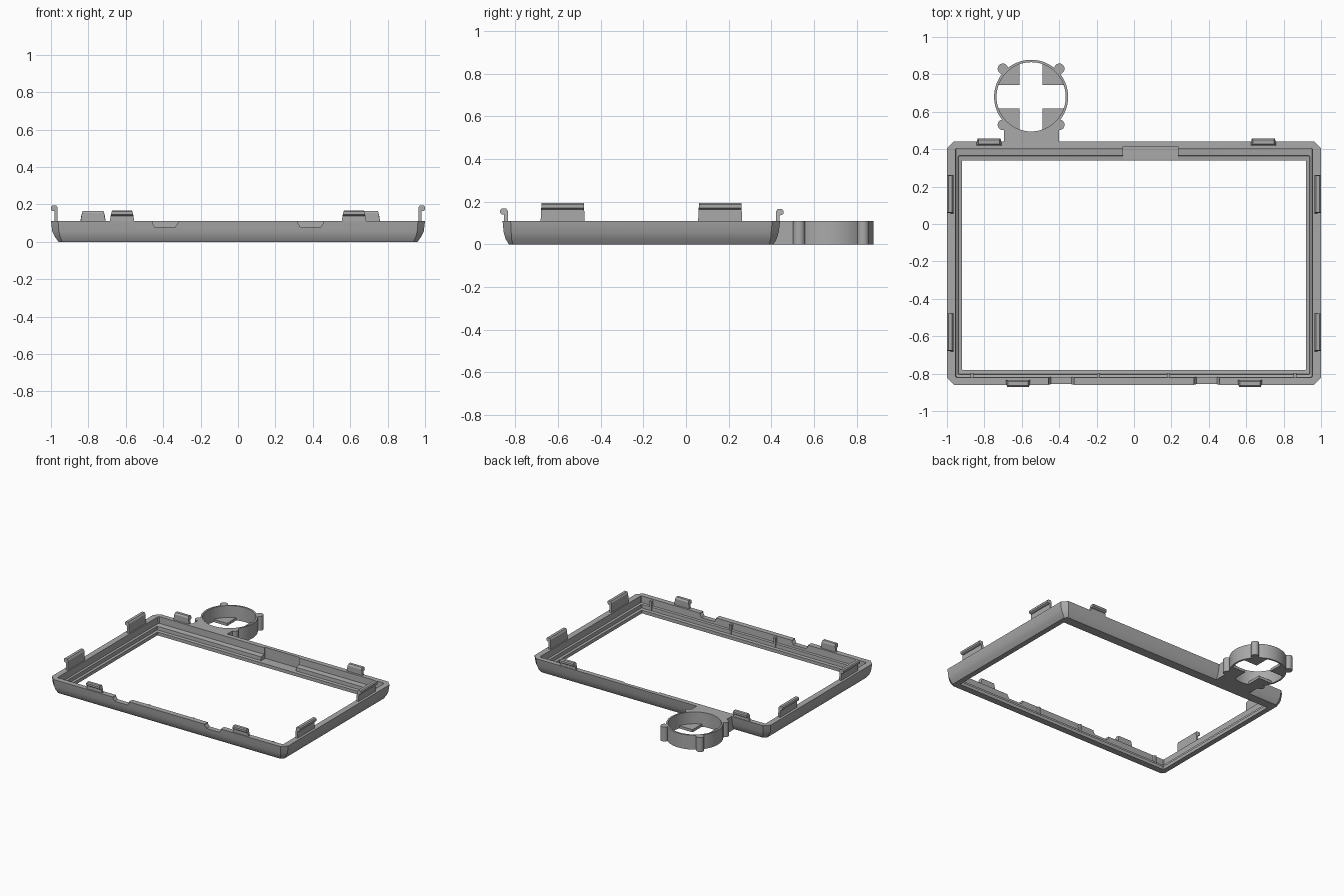
import bpy, bmesh, math
from mathutils import Matrix, Vector

if "Cube" in bpy.data.objects:
    bpy.data.objects.remove(bpy.data.objects["Cube"], do_unlink=True)

grey = bpy.data.materials.new("plain grey")
grey.use_nodes = True
grey.diffuse_color = (0.4, 0.4, 0.4, 1)
grey.node_tree.nodes["Principled BSDF"].inputs["Base Color"].default_value = (0.4, 0.4, 0.4, 1)

TOP = 0.11
MID_Y = -0.21      # centre of the frame


def finish(name, bm, smooth=None):
    bmesh.ops.recalc_face_normals(bm, faces=bm.faces)
    mesh = bpy.data.meshes.new(name)
    bm.to_mesh(mesh)
    bm.free()
    obj = bpy.data.objects.new(name, mesh)
    bpy.context.collection.objects.link(obj)
    mesh.materials.append(grey)
    if smooth:
        bpy.ops.object.select_all(action='DESELECT')
        obj.select_set(True)
        bpy.context.view_layer.objects.active = obj
        bpy.ops.object.shade_smooth_by_angle(angle=math.radians(smooth))
    return obj


def loft(name, rings, caps=True, loop=False, smooth=None):
    """Skin between rings of points, capped or joined end to end."""
    bm = bmesh.new()
    rows = [[bm.verts.new(p) for p in ring] for ring in rings]
    n = len(rows[0])
    pairs = list(zip(rows, rows[1:])) + ([(rows[-1], rows[0])] if loop else [])
    for a, b in pairs:
        for i in range(n):
            j = (i + 1) % n
            bm.faces.new((a[i], a[j], b[j], b[i]))
    if caps and not loop:
        bm.faces.new(rows[0])
        bm.faces.new(rows[-1])
    return finish(name, bm, smooth)


def prism(name, pts, z0, z1, smooth=None):
    return loft(name, [[(x, y, z) for x, y in pts] for z in (z0, z1)], smooth=smooth)


def box(name, x0, x1, y0, y1, z0, z1):
    return prism(name, [(x0, y0), (x1, y0), (x1, y1), (x0, y1)], z0, z1)


def octagon(hx, y0, y1, c, z):
    return [(-hx + c, y0, z), (hx - c, y0, z), (hx, y0 + c, z), (hx, y1 - c, z),
            (hx - c, y1, z), (-hx + c, y1, z), (-hx, y1 - c, z), (-hx, y0 + c, z)]


def circle(cx, cy, r, n):
    return [(cx + r * math.cos(2 * math.pi * i / n),
             cy + r * math.sin(2 * math.pi * i / n)) for i in range(n)]


# Frame: outer wall, rim, inner wall, step and ledge
frame = loft("frame", [
    octagon(0.96, -0.83, 0.41, 0.02, 0),
    octagon(0.978, -0.846, 0.425, 0.028, 0.025),
    octagon(0.993, -0.854, 0.434, 0.035, 0.055),
    octagon(1.0, -0.86, 0.442, 0.038, TOP),
    octagon(0.955, -0.82, 0.405, 0.006, TOP),
    octagon(0.953, -0.817, 0.403, 0.006, 0.06),
    octagon(0.94, -0.805, 0.365, 0.004, 0.055),
    octagon(0.938, -0.803, 0.363, 0.004, 0.028),
    octagon(0.92, -0.78, 0.34, 0.003, 0.025),
    octagon(0.92, -0.78, 0.34, 0.003, 0),
], loop=True, smooth=22)

# Cutters: two front rim notches and the recess in the back wall
cutters = [box("back_recess_cutter", -0.06, 0.235, 0.33, 0.414, 0.026, 0.2)]
for x in (-0.39, 0.388):
    cutters.append(loft("rim_notch_cutter", [
        [(x - w, -0.9, z), (x + w, -0.9, z), (x + w, -0.81, z), (x - w, -0.81, z)]
        for w, z in ((0.055, 0.08), (0.068, 0.1), (0.068, 0.15))]))
for cutter in cutters:
    cutter.hide_render = True
    cutter.hide_viewport = True
    cutter.display_type = 'WIRE'
    mod = frame.modifiers.new("cut", 'BOOLEAN')
    mod.operation = 'DIFFERENCE'
    mod.solver = 'EXACT'
    mod.object = cutter

# Small ribs inside the front wall
for x in (-0.865, -0.19, 0.185, 0.86):
    box("inner_rib", x - 0.008, x + 0.008, -0.83, -0.797, 0.03, 0.1)


def clip(name, x, y, angle, half, taper, top, shift):
    """Snap clip with an outward hook; its length runs along the wall."""
    h = top
    profile = [(-0.025, 0.09), (-0.025, h - 0.012), (-0.017, h), (0.004, h),
               (0.011, h - 0.007), (0.011, h - 0.022), (0.003, h - 0.028),
               (-0.008, h - 0.03), (-0.008, 0.09)]
    turn = Matrix.Translation((x, y, 0)) @ Matrix.Rotation(angle, 4, 'Z')
    rings = []
    for side in (-1, 1):
        rings.append([turn @ Vector((o + shift,
                                     side * (half - taper * max(0, z - TOP)), z))
                      for o, z in profile])
    loft(name, rings)


# Clips on the sides, front and back
for sx in (-1, 1):
    for y in (0.16, -0.578):
        clip("side_clip", sx, y, 0 if sx > 0 else math.pi, 0.104, 0.06, 0.193, -0.011)
    clip("front_clip", sx * 0.62, -0.86, -math.pi / 2, 0.068, 0.25, 0.168, 0)
for x in (-0.775, 0.692):
    clip("back_clip", x, 0.442, math.pi / 2, 0.07, 0.25, 0.165, 0.004)

# Round holder behind the frame
CX, CY, R = -0.55, 0.68, 0.198
outer, inner = circle(CX, CY, R, 64), circle(CX, CY, R - 0.013, 64)
loft("holder_ring", [[(x, y, z) for x, y in pts] for pts, z in
                     ((outer, 0), (outer, TOP), (inner, TOP), (inner, 0))],
     loop=True, smooth=30)

# Holder floor: four quarter plates leaving a cross-shaped opening
for sx in (-1, 1):
    for sy in (-1, 1):
        gap, r = 0.062, R - 0.006
        a0 = math.asin(gap / r)
        a1 = math.pi / 2 - a0
        pts = [(gap, gap)] + [(r * math.cos(a0 + (a1 - a0) * i / 12),
                               r * math.sin(a0 + (a1 - a0) * i / 12)) for i in range(13)]
        prism("holder_floor", [(CX + sx * x, CY + sy * y) for x, y in pts], 0, 0.02)
        # Round post on the ring beside each plate
        prism("holder_post", circle(CX + sx * 0.151, CY + sy * 0.15, 0.028, 24),
              0, TOP, smooth=30)

# Bridge from frame to holder, hollowed to follow the ring
arc = []
for i in range(13):
    a = math.radians(225 + 90 * i / 12)
    arc.append((CX + (R - 0.006) * math.cos(a), CY + (R - 0.006) * math.sin(a)))
prism("holder_bridge", [(-0.695, 0.41)] + [(-0.695, 0.53)] + arc
      + [(-0.4, 0.53), (-0.4, 0.41)], 0, TOP)
